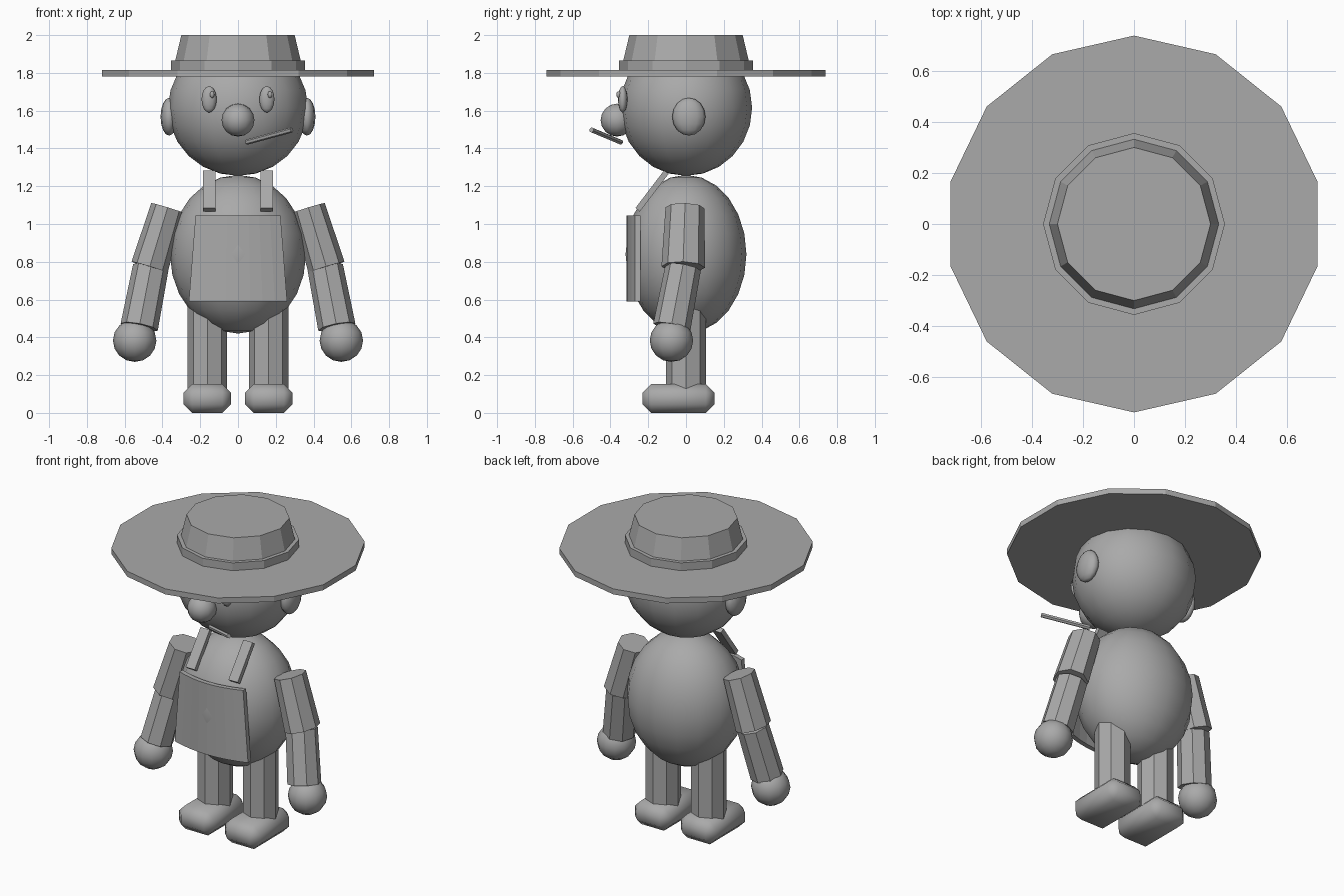
import bpy, bmesh, math
from mathutils import Vector, Matrix

cube = bpy.data.objects.get("Cube")
if cube:
    bpy.data.objects.remove(cube, do_unlink=True)

grey = bpy.data.materials.new("plain grey")
grey.use_nodes = True
GREY = (0.4, 0.4, 0.4, 1)
grey.diffuse_color = GREY
grey.node_tree.nodes["Principled BSDF"].inputs["Base Color"].default_value = GREY


def finish(name, bm, smooth=False):
    """Turn a bmesh into a named, coloured object."""
    bmesh.ops.recalc_face_normals(bm, faces=bm.faces)
    for f in bm.faces:
        f.smooth = smooth
    mesh = bpy.data.meshes.new(name)
    bm.to_mesh(mesh)
    bm.free()
    mesh.materials.append(grey)
    obj = bpy.data.objects.new(name, mesh)
    bpy.context.collection.objects.link(obj)
    return obj


def ball(name, centre, radii, seg=12, rings=8):
    bm = bmesh.new()
    m = Matrix.Translation(centre) @ Matrix.Diagonal((*radii, 1))
    bmesh.ops.create_uvsphere(bm, u_segments=seg, v_segments=rings, radius=1, matrix=m)
    return finish(name, bm, True)


def tube(name, a, b, ra, rb, sides=8, wide=1.0, spin=0.0):
    """Flat-sided cylinder from a (radius ra) to b (radius rb); wide stretches it along y."""
    a, b = Vector(a), Vector(b)
    axis = (b - a).normalized()
    u = Vector((0, 1, 0)).cross(axis).normalized()
    v = axis.cross(u)
    bm = bmesh.new()
    loops = []
    for p, r in ((a, ra), (b, rb)):
        loops.append([])
        for i in range(sides):
            t = spin + math.tau * i / sides
            loops[-1].append(bm.verts.new(p + r * (math.cos(t) * u + wide * math.sin(t) * v)))
    for i in range(sides):
        j = (i + 1) % sides
        bm.faces.new((loops[0][i], loops[0][j], loops[1][j], loops[1][i]))
    for loop in loops:
        bm.faces.new(loop)
    return finish(name, bm)


def block(name, centre, size, tilt=0.0, bevel=0.0):
    bm = bmesh.new()
    m = Matrix.Translation(centre) @ Matrix.Rotation(tilt, 4, 'X') @ Matrix.Diagonal((*size, 1))
    bmesh.ops.create_cube(bm, size=1, matrix=m)
    if bevel:
        bmesh.ops.bevel(bm, geom=bm.edges[:], offset=bevel, segments=1, affect='EDGES')
    return finish(name, bm, bevel > 0)


# Hat
tube("hat_brim", (0, 0, 1.78), (0, 0, 1.815), 0.738, 0.738, 14, spin=math.pi / 2)
tube("hat_band", (0, 0, 1.81), (0, 0, 1.865), 0.356, 0.356, 12)
tube("hat_crown", (0, 0, 1.81), (0, 0, 2.0), 0.345, 0.3, 12)

# Head and body
ball("head", (0, 0, 1.615), (0.37, 0.35, 0.36), 16, 12)
ball("body", (0, 0, 0.84), (0.36, 0.32, 0.42), 16, 12)

# Face
ball("nose", (0, -0.365, 1.55), (0.087, 0.087, 0.087))
tube("straw", (0.045, -0.345, 1.433), (0.285, -0.5, 1.498), 0.014, 0.014, 6)

# Apron: a gently curved plate, wider at the hem
bm = bmesh.new()
cols = 8
rows = []
for z, half, top in ((0.59, 0.26, 0), (1.045, 0.225, 1)):
    rows.append([])
    for i in range(cols + 1):
        s = 2 * i / cols - 1
        rows[-1].append(bm.verts.new((s * half, -0.315 + 0.045 * s * s, z)))
faces = [bm.faces.new((rows[0][i], rows[0][i + 1], rows[1][i + 1], rows[1][i])) for i in range(cols)]
back = bmesh.ops.extrude_face_region(bm, geom=faces)
bmesh.ops.translate(bm, vec=(0, 0.03, 0),
                    verts=[g for g in back["geom"] if isinstance(g, bmesh.types.BMVert)])
finish("apron", bm)

# Paired parts
for side, s in (("left", 1), ("right", -1)):
    ball(side + "_eye", (s * 0.153, -0.335, 1.66), (0.04, 0.025, 0.07))
    ball(side + "_pupil", (s * 0.153 + 0.016, -0.357, 1.685), (0.012, 0.012, 0.018), 8, 6)
    ball(side + "_ear", (s * 0.365, 0.015, 1.568), (0.045, 0.088, 0.1))
    block(side + "_strap", (s * 0.152, -0.18, 1.175), (0.065, 0.03, 0.25), -math.atan2(0.16, 0.21))
    tube(side + "_upper_arm", (s * 0.373, -0.005, 1.085), (s * 0.468, -0.015, 0.772),
         0.09, 0.1, 8, wide=1.15)
    tube(side + "_forearm", (s * 0.462, -0.015, 0.77), (s * 0.523, -0.075, 0.455), 0.095, 0.1)
    ball(side + "_hand", (s * 0.547, -0.077, 0.383), (0.115, 0.115, 0.113))
    tube(side + "_leg", (s * 0.162, 0, 0.1), (s * 0.162, 0, 0.56), 0.105, 0.105)
    block(side + "_shoe", (s * 0.163, -0.04, 0.076), (0.25, 0.38, 0.152), bevel=0.045)
